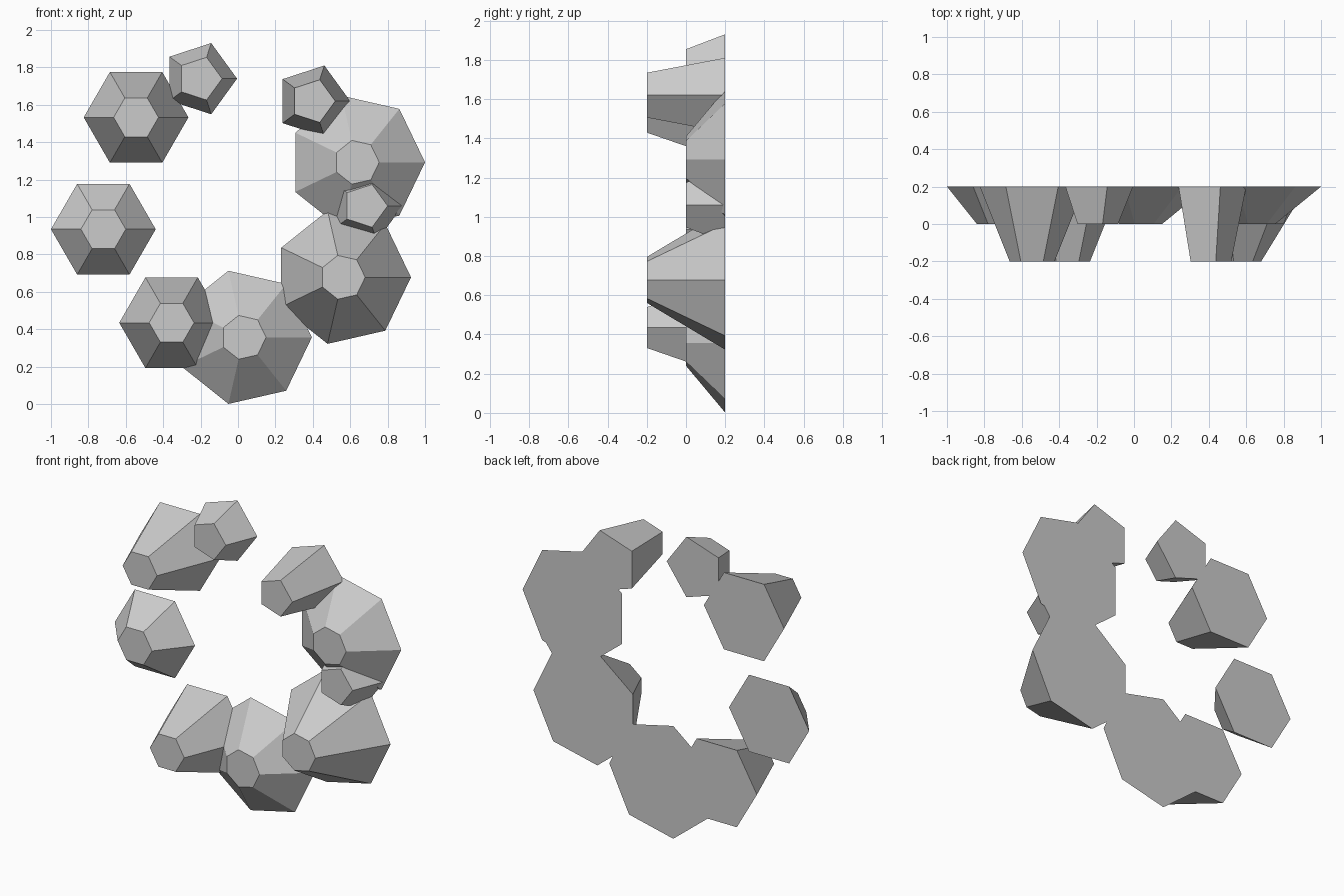
import bpy, bmesh
from math import cos, sin, tau

if "Cube" in bpy.data.objects:
    bpy.data.objects.remove(bpy.data.objects["Cube"])

BACK_Y = 0.2      # shared flat back plane
TIP_R = 0.12      # every stud narrows to the same front radius
BASE_R = {5: 0.20, 6: 0.28, 7: 0.365}


def stud(name, sides, x, z, front_y):
    """Tapered polygonal stud pointing to the front, one corner facing +x."""
    bm = bmesh.new()
    rings = []
    for r, y in ((BASE_R[sides], BACK_Y), (TIP_R, front_y)):
        rings.append([bm.verts.new((x + r * cos(tau * i / sides), y,
                                    z + r * sin(tau * i / sides)))
                      for i in range(sides)])
    back, front = rings
    bm.faces.new(back)
    bm.faces.new(front)
    for i in range(sides):
        j = (i + 1) % sides
        bm.faces.new((back[i], back[j], front[j], front[i]))
    bmesh.ops.recalc_face_normals(bm, faces=bm.faces)
    mesh = bpy.data.meshes.new(name)
    bm.to_mesh(mesh)
    bm.free()
    bpy.context.collection.objects.link(bpy.data.objects.new(name, mesh))


# Ring of studs: sides, centre x, centre z, front plane y
ring = [
    (6, -0.720, 0.935, 0.0),
    (6, -0.545, 1.533, -0.2),
    (5, -0.205, 1.740, 0.0),
    (5, 0.400, 1.620, -0.2),
    (7, 0.635, 1.293, 0.0),
    (5, 0.680, 1.060, 0.0),
    (7, 0.560, 0.678, -0.2),
    (7, 0.030, 0.357, 0.0),
    (6, -0.355, 0.435, -0.2),
]
kinds = {5: "pentagon_stud", 6: "hexagon_stud", 7: "heptagon_stud"}
for n, (sides, x, z, front_y) in enumerate(ring, 1):
    stud(f"{kinds[sides]}_{n}", sides, x, z, front_y)
